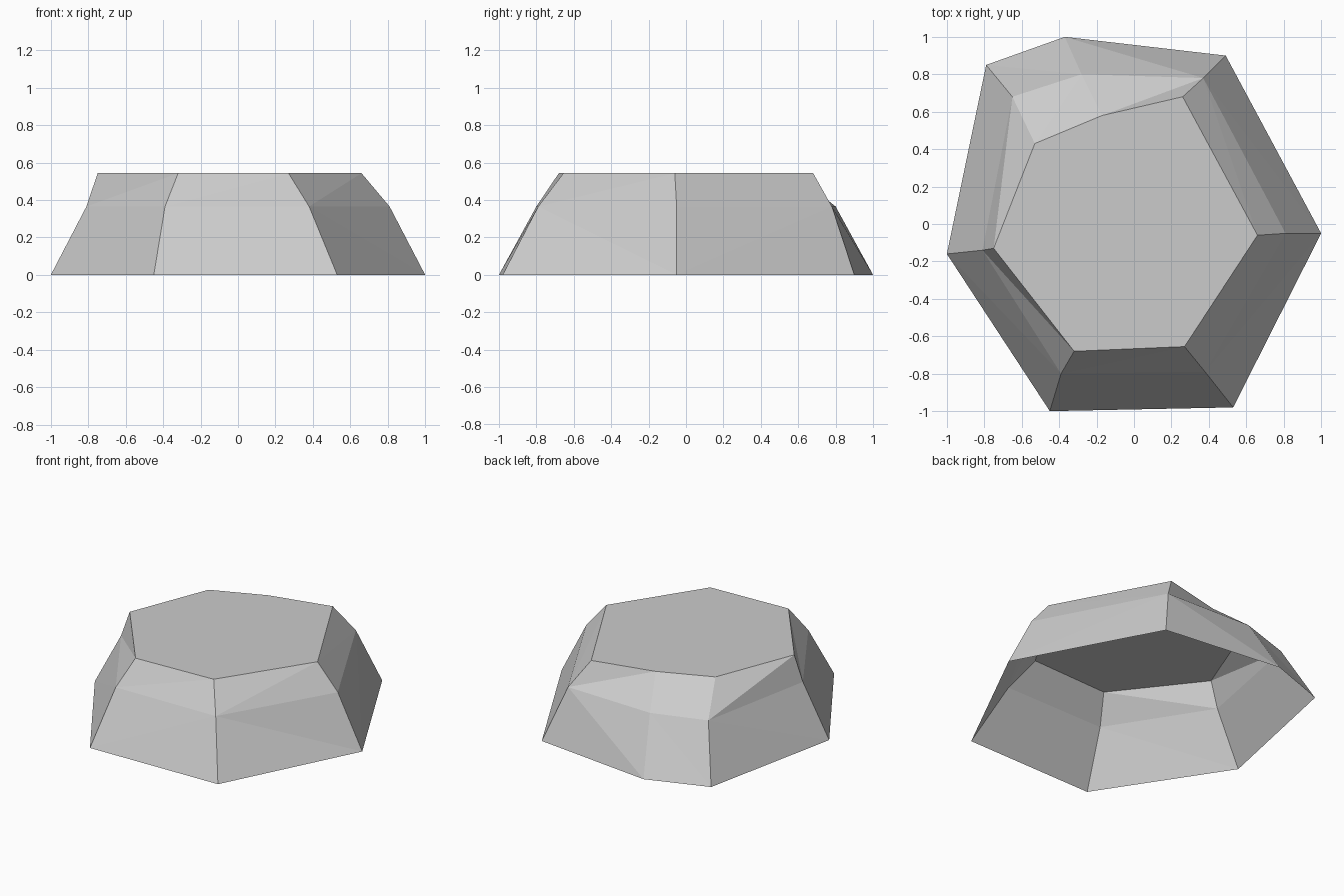
import bpy
import bmesh

cube = bpy.data.objects.get("Cube")
if cube:
    bpy.data.objects.remove(cube, do_unlink=True)

# Plain stone colour
stone = bpy.data.materials.new("grey stone")
stone.use_nodes = True
colour = (0.6, 0.6, 0.6, 1)
stone.diffuse_color = colour
stone.node_tree.nodes["Principled BSDF"].inputs["Base Color"].default_value = colour

# Seven-sided outlines of the rock: base, shoulder, top
base = [(-1, -.16), (-.45, -1), (.53, -.98), (1, -.05), (.49, .9), (-.37, 1), (-.79, .85)]
shoulder = [(-.81, -.14), (-.39, -.8), (.38, -.79), (.81, -.05), (.37, .78), (-.28, .8), (-.65, .68)]
top = [(-.75, -.13), (-.32, -.68), (.27, -.655), (.66, -.06), (.26, .68), (-.17, .58), (-.53, .43)]

bm = bmesh.new()


def ring(outline, z):
    return [bm.verts.new((x, y, z)) for x, y in outline]


def facet_band(low, high, creases):
    """Join two rings by triangles; R creases rise, F creases fall."""
    for i, crease in enumerate(creases):
        j = (i + 1) % len(low)
        if crease == "R":
            bm.faces.new((low[i], low[j], high[j]))
            bm.faces.new((low[i], high[j], high[i]))
        else:
            bm.faces.new((low[i], low[j], high[i]))
            bm.faces.new((low[j], high[j], high[i]))


# Faceted sides, flat top, open underside
rings = [ring(base, 0), ring(shoulder, .365), ring(top, .543)]
facet_band(rings[0], rings[1], "RRFRFFF")
facet_band(rings[1], rings[2], "RRRFRRR")
bm.faces.new(rings[2])

mesh = bpy.data.meshes.new("rock")
bm.to_mesh(mesh)
bm.free()
mesh.materials.append(stone)
rock = bpy.data.objects.new("rock", mesh)
bpy.context.collection.objects.link(rock)
